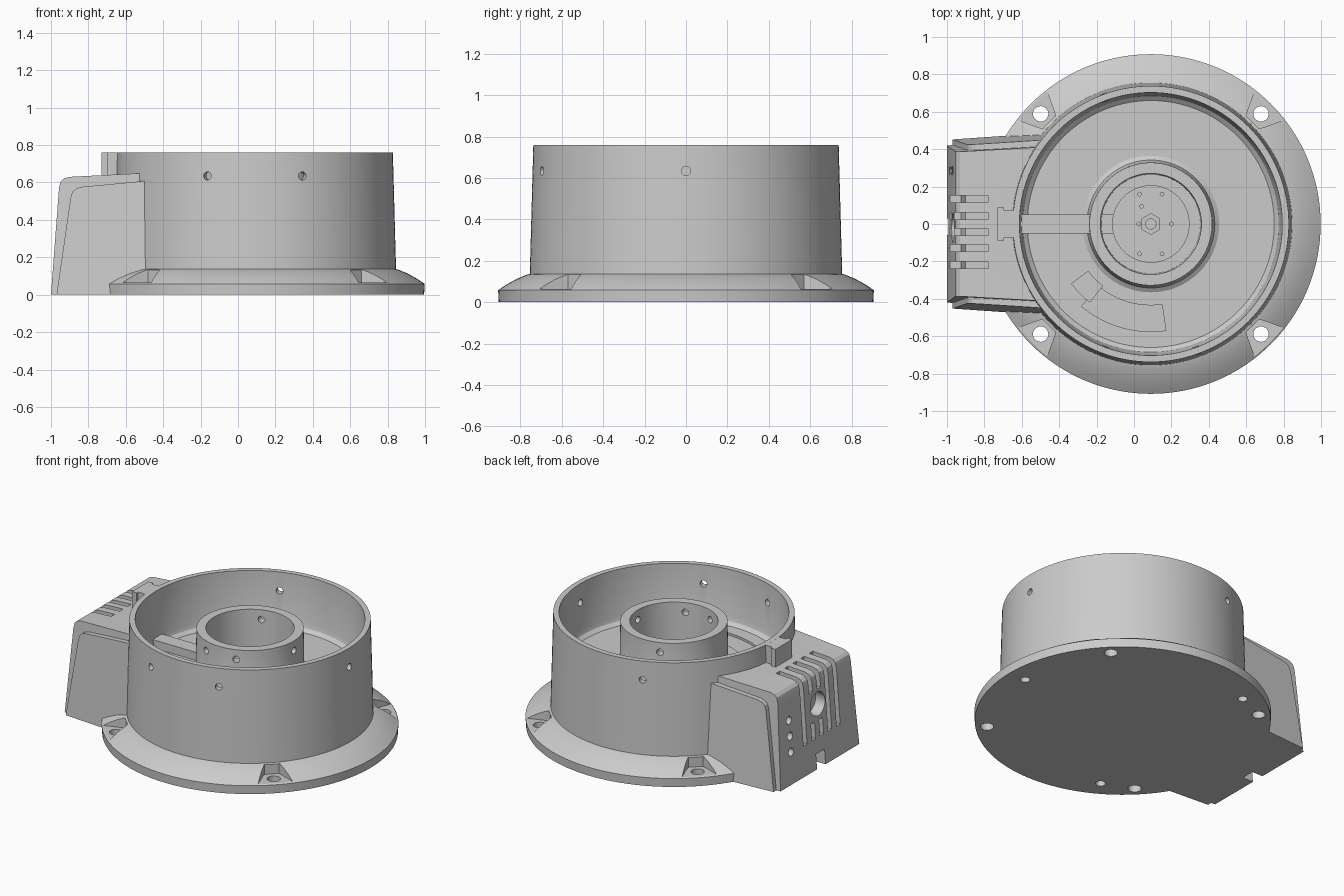
import bpy, bmesh
from math import sin, cos, pi, radians
from mathutils import Matrix, Vector

if "Cube" in bpy.data.objects:
    bpy.data.objects.remove(bpy.data.objects["Cube"])

CX = 0.09  # axis of the round housing


def make(name, bm):
    bmesh.ops.recalc_face_normals(bm, faces=bm.faces)
    me = bpy.data.meshes.new(name)
    bm.to_mesh(me)
    bm.free()
    ob = bpy.data.objects.new(name, me)
    bpy.context.collection.objects.link(ob)
    return ob


def lathe(name, profile, n=128):
    """Revolve (radius, z) points about the housing axis, capping both ends."""
    bm = bmesh.new()
    rings = [[bm.verts.new((CX + r * cos(2 * pi * i / n), r * sin(2 * pi * i / n), z))
              for i in range(n)] for r, z in profile]
    for a, b in zip(rings, rings[1:]):
        for i in range(n):
            j = (i + 1) % n
            bm.faces.new((a[i], a[j], b[j], b[i]))
    bm.faces.new(rings[0])
    bm.faces.new(rings[-1])
    return make(name, bm)


def bridge(name, low, high):
    """Solid between two matching outlines."""
    bm = bmesh.new()
    a = [bm.verts.new(p) for p in low]
    b = [bm.verts.new(p) for p in high]
    for i in range(len(a)):
        j = (i + 1) % len(a)
        bm.faces.new((a[i], a[j], b[j], b[i]))
    bm.faces.new(a)
    bm.faces.new(b)
    return make(name, bm)


def side_prism(name, pts, y0, y1):
    """Extrude an (x, z) profile across y; y0 and y1 are functions of x, z."""
    return bridge(name, [(x, y0(x, z), z) for x, z in pts], [(x, y1(x, z), z) for x, z in pts])


def plan_prism(name, pts, z0, z1):
    return bridge(name, [(x, y, z0) for x, y in pts], [(x, y, z1) for x, y in pts])


def block(name, x0, x1, y0, y1, z0, z1):
    return plan_prism(name, [(x0, y0), (x1, y0), (x1, y1), (x0, y1)], z0, z1)


def rod(name, p0, p1, r, n=24):
    p0, p1 = Vector(p0), Vector(p1)
    d = p1 - p0
    bm = bmesh.new()
    m = Matrix.Translation((p0 + p1) / 2) @ d.to_track_quat('Z', 'Y').to_matrix().to_4x4()
    bmesh.ops.create_cone(bm, cap_ends=True, segments=n, radius1=r, radius2=r,
                          depth=d.length, matrix=m)
    return make(name, bm)


def polar(r, deg, z=None):
    p = (CX + r * cos(radians(deg)), r * sin(radians(deg)))
    return p if z is None else (*p, z)


def combine(target, tool, op='DIFFERENCE'):
    tool.hide_render = True
    mod = target.modifiers.new("cut", 'BOOLEAN')
    mod.operation, mod.solver, mod.object = op, 'EXACT', tool
    bpy.context.view_layer.objects.active = target
    bpy.ops.object.modifier_apply(modifier=mod.name)
    bpy.data.objects.remove(tool)


def smooth(ob):
    bpy.ops.object.select_all(action='DESELECT')
    ob.select_set(True)
    bpy.context.view_layer.objects.active = ob
    bpy.ops.object.shade_smooth_by_angle(angle=radians(25))


# Round housing with sloped mounting flange
base = lathe("housing", [(.905, 0), (.908, .058), (.87, .084), (.82, .112), (.77, .133),
                         (.755, .137), (.738, .76)])

# Connector box on the left, with raised side panels
box = side_prism("connector_box",
                 [(-1, 0), (-.957, .57), (-.948, .605), (-.93, .622), (-.9, .63),
                  (-.47, .652), (-.47, 0)],
                 lambda x, z: -(.42 + (x + 1) * .06 - z * .06),
                 lambda x, z: .42 + (x + 1) * .06 - z * .06)
panel = side_prism("side_panels",
                   [(-.97, 0), (-.895, .52), (-.885, .55), (-.865, .568), (-.83, .577),
                    (-.48, .61), (-.48, 0)],
                   lambda x, z: -(.452 + (x + .97) * .07 - z * .06),
                   lambda x, z: .452 + (x + .97) * .07 - z * .06)
combine(base, box, 'UNION')
combine(base, panel, 'UNION')

# Cable block at the rim
combine(base, block("cable_block", -.70, -.62, -.072, .072, .5, .7595), 'UNION')
combine(base, block("cable_block_back", -.73, -.695, -.088, .088, .5, .7595), 'UNION')

# Ring-shaped well around the hub, and the well inside the hub
combine(base, lathe("ring_well", [(.704, .8), (.693, .45), (.684, .42), (.66, .40),
                                  (.365, .40), (.342, .415), (.332, .45), (.328, .70)]))
combine(base, lathe("hub_well", [(.272, .8), (.265, .40)]))

# Radial screw holes through wall and hub
for a in (0, 110, -70, -110):
    combine(base, rod("side_hole", polar(.2, a, .635), polar(.9, a, .635), .022))

# Flange screw pockets and holes
for a in (45, 135, 225, 315):
    u = Vector((cos(radians(a)), sin(radians(a))))
    v = Vector((-u.y, u.x))
    outline = [(.762, -.045), (.80, -.065), (.93, -.125), (.93, .125), (.80, .065), (.762, .045)]
    pts = [(CX + r * u.x + t * v.x, r * u.y + t * v.y) for r, t in outline]
    combine(base, plan_prism("screw_pocket", pts, .064, .133))
    combine(base, rod("screw_hole", polar(.833, a, -.1), polar(.833, a, .2), .041))
for a in (0, 120, 240):
    combine(base, rod("bottom_hole", polar(.78, a, -.05), polar(.78, a, .05), .03))

# Vent slots wrapping over the box edge
for y in (.134, .043, -.043, -.128, -.219):
    z0 = .51 if abs(y) < .1 else .2
    combine(base, side_prism("vent_slot",
                             [(-1.05, z0), (-1.05, .75), (-.78, .75), (-.78, .575),
                              (-.9, .575), (-.925, z0)],
                             lambda x, z: y - .019, lambda x, z: y + .019))
    if abs(y) < .1:
        combine(base, block("short_slot", -1.05, -.92, y - .019, y + .019, .2, .31))

# Round socket, three jacks and the cable notch on the box end
for y, z, r in ((-.02, .415, .078), (.285, .42, .026), (.285, .315, .026), (.285, .21, .026)):
    combine(base, rod("socket", (-1.1, y, z), (-.9, y, z), r))
combine(base, block("cable_notch", -1.1, -.92, -.06, .03, -.1, .1))

# Curved recess in the well floor, deeper at one end
def arc_outline(a0, a1, r0, r1, n=12):
    angs = [a0 + (a1 - a0) * i / n for i in range(n + 1)]
    return [polar(r1, a) for a in angs] + [polar(r0, a) for a in reversed(angs)]

combine(base, plan_prism("curved_recess", arc_outline(230, 278, .435, .575), .385, .45))
combine(base, plan_prism("deep_recess", arc_outline(217, 232, .42, .53), .33, .45))
smooth(base)

# Wire duct crossing the well floor
block("wire_duct", -.612, -.23, -.05, .05, .39, .455)
block("wire_duct_inner", -.18, -.10, -.05, .05, .39, .41)

# Hub plate with small screws and a centre nut
plate = lathe("hub_plate", [(.207, .39), (.207, .42)])
for x, y in ((-.06, .16), (.06, .16), (-.06, -.16), (.06, -.16), (.11, 0), (-.065, 0), (-.05, .095)):
    combine(plate, rod("plate_hole", (CX + x, y, .405), (CX + x, y, .5), .01, 12))
smooth(plate)
rod("centre_nut", (CX, 0, .41), (CX, 0, .435), .058, 6)
smooth(rod("centre_pin", (CX, 0, .41), (CX, 0, .445), .03))
